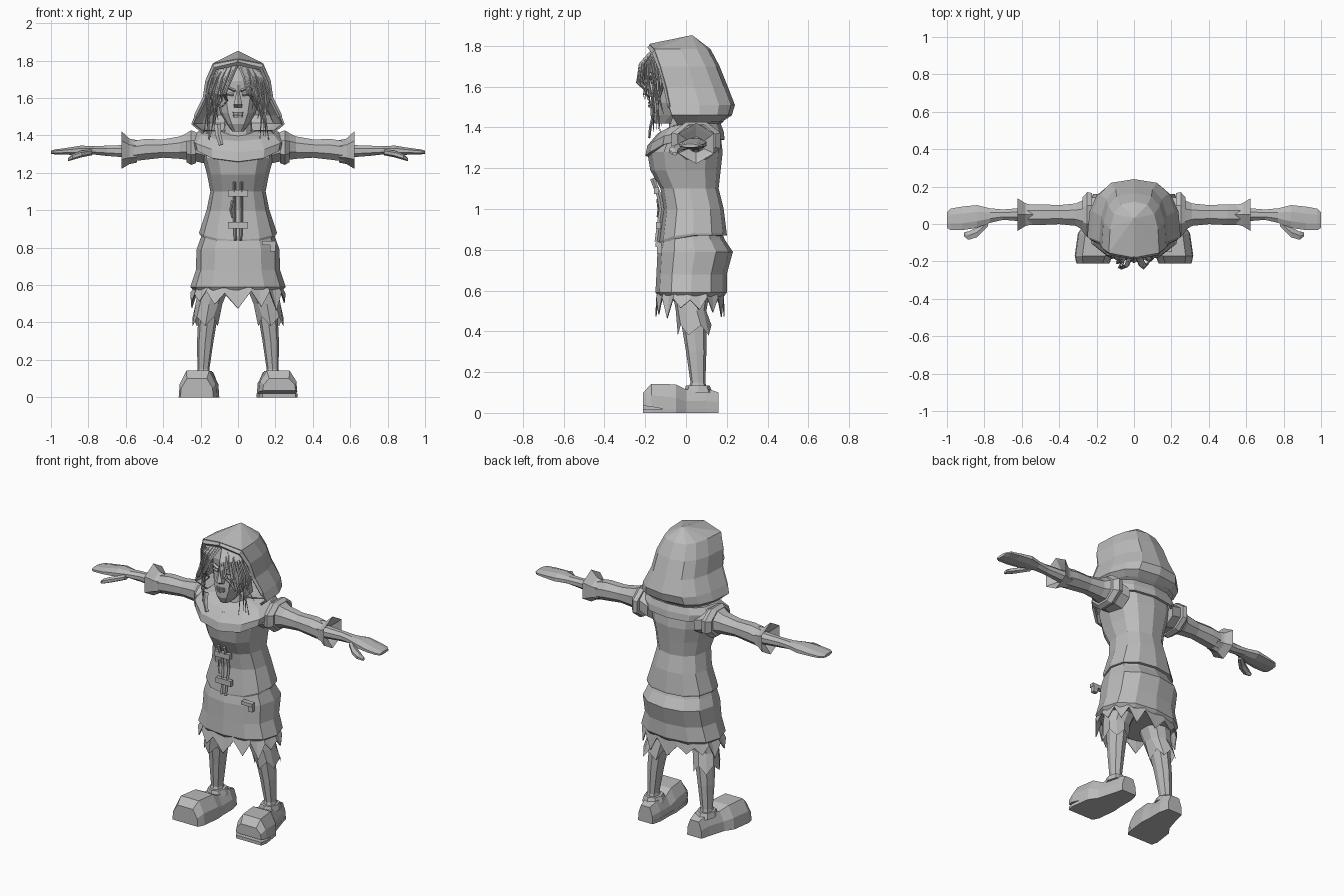
import bpy, bmesh, math, random
from mathutils import Vector

cube = bpy.data.objects.get("Cube")
if cube:
    bpy.data.objects.remove(cube)
rng = random.Random(4)

grey = bpy.data.materials.new("plain grey")
grey.use_nodes = True
grey.diffuse_color = (.5, .5, .5, 1)
grey.node_tree.nodes["Principled BSDF"].inputs["Base Color"].default_value = grey.diffuse_color


def loft(name, rings, closed=True, start=True, end=True, thick=0):
    """Skin a list of equal rings, optionally capped or thickened."""
    bm = bmesh.new()
    rows = [[bm.verts.new(p) for p in ring] for ring in rings]
    count = len(rows[0])
    for low, high in zip(rows, rows[1:]):
        for i in range(count if closed else count - 1):
            j = (i + 1) % count
            bm.faces.new((low[i], low[j], high[j], high[i]))
    if start:
        bm.faces.new(rows[0])
    if end:
        bm.faces.new(rows[-1])
    bmesh.ops.remove_doubles(bm, verts=bm.verts, dist=.0005)
    bmesh.ops.recalc_face_normals(bm, faces=bm.faces)
    mesh = bpy.data.meshes.new(name)
    bm.to_mesh(mesh)
    bm.free()
    mesh.materials.append(grey)
    obj = bpy.data.objects.new(name, mesh)
    bpy.context.collection.objects.link(obj)
    if thick:
        obj.modifiers.new("thickness", "SOLIDIFY").thickness = thick
    return obj


def power(value, exponent):
    return math.copysign(abs(value) ** exponent, value)


def level(z, width, front, back, x=0, n=12, dip=0, square=.85):
    """Horizontal ring that can dip at the front."""
    ring = []
    for i in range(n):
        a = math.tau * i / n
        s, c = power(math.sin(a), square), power(math.cos(a), square)
        ring.append(Vector((x + width * s, (front + back) / 2 - (back - front) / 2 * c,
                            z - dip * max(0, c) ** 2)))
    return ring


def arch(z, width, front, back, n=8):
    """Horizontal ring left open at the front."""
    return [Vector((width * power(math.cos(math.pi * i / n), .65),
                    front + (back - front) * math.sin(math.pi * i / n) ** .8, z))
            for i in range(n + 1)]


def slice_x(x, y, z, depth, height, n=8):
    """Ring across an arm."""
    angles = [math.tau * (i + .5) / n for i in range(n)]
    return [Vector((x, y + depth * math.cos(a), z + height * math.sin(a))) for a in angles]


def flip(rings, side):
    return [[Vector((p[0] * side, p[1], p[2])) for p in ring] for ring in rings]


def strand(name, path, width, thin, tip=.15):
    """Tapered four-sided strip that follows a path."""
    rings = []
    for i, p in enumerate(path):
        k = 1 - (1 - tip) * i / (len(path) - 1)
        p = Vector(p)
        before, after = Vector(path[max(i - 1, 0)]), Vector(path[min(i + 1, len(path) - 1)])
        along = (after - before).normalized()
        across = along.cross(Vector((0, 1, 0))).normalized()
        up = along.cross(across)
        rings.append([p + across * width * k, p + up * thin * k,
                      p - across * width * k, p - up * thin * k])
    return loft(name, rings)


def box(name, centre, size):
    x, y, z = centre
    a, b, c = [s / 2 for s in size]
    return loft(name, [[(x + i * a, y + j * b, h) for i, j in ((-1, -1), (1, -1), (1, 1), (-1, 1))]
                       for h in (z - c, z + c)])


# Bodice, with a pointed front hem and a full chest
loft("bodice", [level(*r[:4], dip=r[4]) for r in (
    (.87, .205, -.125, .2, .05), (.88, .208, -.13, .2, .04), (1, .168, -.11, .185, 0),
    (1.1, .148, -.125, .16, 0), (1.19, .165, -.175, .17, 0), (1.28, .19, -.19, .18, 0),
    (1.36, .2, -.15, .17, 0))])

# Shawl lying over the shoulders, and the neck
loft("shoulder_shawl", [level(*r[:4], dip=r[4]) for r in (
    (1.34, .245, -.2, .19, .08), (1.38, .255, -.19, .185, .07),
    (1.42, .215, -.14, .17, .05), (1.43, .1, -.08, .12, .03))], start=False, thick=.015)
loft("neck", [level(1.3, .09, -.1, .1), level(1.5, .07, -.07, .08)])

# Laced placket
for side in (-1, 1):
    strand("placket_edge", [(side * .02, -.165, 1.15), (side * .02, -.13, 1.06),
                            (side * .02, -.12, 1), (side * .014, -.142, .84)], .008, .012, 1)
for z, y in ((1.09, -.145), (.92, -.135)):
    box("lace_bar", (0, y, z), (.105, .024, .034))
strand("loose_lace", [(-.03, -.14, 1.05), (-.04, -.135, 1), (-.03, -.14, .96)], .008, .006, .7)

# Skirt and ragged petticoat
loft("skirt", [level(*r) for r in (
    (.57, .235, -.135, .185), (.59, .255, -.15, .2), (.68, .225, -.145, .2),
    (.79, .222, -.14, .23), (.85, .2, -.125, .19), (.9, .185, -.11, .17))])
hem = level(.5, .255, -.15, .19, n=28)
for i, p in enumerate(hem):
    p.z = .57 - rng.uniform(0, .02) if i % 2 else rng.uniform(.46, .52)
loft("ragged_petticoat", [level(.62, .22, -.13, .18, n=28), hem], start=False, end=False, thick=.005)

# Small buckle hanging at the hip
box("hip_buckle", (.165, -.135, .825), (.075, .03, .022))
box("hip_strap", (.185, -.13, .8), (.03, .025, .04))

for side, label in ((1, "left"), (-1, "right")):
    # Ragged breeches and bare shin
    cuff = level(.38, .07, -.04, .125, .175, 10)
    for i, p in enumerate(cuff):
        p.z += .05 if i % 2 else 0
    loft(label + "_breeches", flip([level(.62, .09, -.07, .12, .12, 10),
                                    level(.5, .075, -.05, .1, .155, 10), cuff], side), end=False)
    loft(label + "_shin", flip([level(*r, n=8) for r in (
        (.09, .045, .0, .11, .185), (.15, .032, .022, .095, .185),
        (.3, .044, .0, .1, .175), (.48, .055, -.03, .1, .155))], side))

    # Broad shoe splayed outward; the left one gapes from its sole
    gape = .035 if side > 0 else 0
    shoe = []
    for y, x, w, h in ((-.21, .22, .088, .1), (-.17, .215, .102, .142), (-.05, .2, .1, .14),
                       (.0, .185, .08, .115), (.1, .17, .065, .12), (.16, .17, .05, .1)):
        lift = gape * max(0, min(1, -y * 5))
        shoe.append([(x + w * a, y, lift + (h - lift) * b) for a, b in (
            (-1, 0), (1, 0), (.95, .5), (.6, 1), (-.6, 1), (-.95, .5))])
    loft(label + "_shoe", flip(shoe, side))
    if gape:
        loft("left_sole", [[(p[0], p[1], z) for p, z in zip(r[:2] + r[1::-1], (0, 0, .02, .02))]
                           for r in shoe])
    loft(label + "_shoe_collar", flip([level(.1, .062, -.01, .13, .18, 8),
                                       level(.135, .05, .0, .115, .183, 8)], side))

    # Sleeve, flared hollow cuff, armhole roll
    loft(label + "_sleeve", flip([slice_x(*r) for r in (
        (.16, .04, 1.32, .12, .08), (.25, .045, 1.345, .1, .085), (.31, .05, 1.335, .065, .065),
        (.4, .05, 1.33, .055, .053), (.5, .05, 1.325, .06, .06), (.57, .05, 1.315, .06, .058))], side))
    loft(label + "_cuff", flip([slice_x(*r, n=6) for r in (
        (.54, .05, 1.315, .058, .06), (.58, .05, 1.315, .07, .068), (.622, .05, 1.322, .1, .1),
        (.61, .05, 1.32, .085, .08), (.58, .05, 1.315, .045, .04))], side))
    loft(label + "_armhole_roll", flip([slice_x(*r) for r in (
        (.225, .05, 1.335, .125, .09), (.25, .05, 1.335, .13, .1), (.275, .05, 1.335, .1, .085))], side))

    # Forearm running into a flat hand with thumb and drooping finger
    loft(label + "_hand", flip([slice_x(*r) for r in (
        (.56, .05, 1.315, .042, .038), (.7, .05, 1.318, .03, .03), (.77, .045, 1.32, .042, .024),
        (.84, .04, 1.32, .066, .028), (.92, .03, 1.315, .068, .019), (.98, .025, 1.312, .062, .014),
        (1, .02, 1.31, .045, .009))], side))
    loft(label + "_thumb", flip([slice_x(*r, n=6) for r in (
        (.78, .01, 1.31, .025, .016), (.84, -.045, 1.3, .03, .018),
        (.885, -.062, 1.285, .026, .016), (.91, -.055, 1.27, .012, .008))], side))

# Head with facial features
loft("head", [level(*r, n=12) for r in (
    (1.42, .03, -.155, -.06), (1.46, .06, -.175, .02), (1.52, .095, -.175, .08),
    (1.6, .115, -.165, .1), (1.69, .118, -.17, .1), (1.77, .08, -.145, .06))])
loft("nose", [level(*r, n=6) for r in (
    (1.55, .024, -.185, -.14), (1.565, .026, -.21, -.14),
    (1.62, .012, -.187, -.14), (1.67, .016, -.178, -.14))])
for z in (1.503, 1.518):
    loft("lip", [level(z - .006, .026, -.184, -.13, n=8), level(z + .006, .032, -.186, -.13, n=8)])
for side in (-1, 1):
    strand("brow", [(side * .015, -.172, 1.638), (side * .05, -.165, 1.655),
                    (side * .085, -.14, 1.64)], .008, .012, .6)
    strand("eye", [(side * .025, -.165, 1.618), (side * .045, -.162, 1.62),
                   (side * .07, -.148, 1.615)], .009, .008, .5)

# Hood: open drape below, fanned crown above
drape = [arch(*r) for r in (
    (1.41, .19, -.04, .15), (1.46, .25, -.07, .225), (1.51, .23, -.085, .24),
    (1.6, .185, -.1, .205), (1.7, .172, -.125, .165), (1.785, .135, -.155, .12))]
loft("hood_drape", drape, closed=False, start=False, end=False, thick=.012)
rim = drape[-1] + [Vector((0, -.18, 1.81))]
loft("hood_crown", [rim, [Vector((0, .03, 1.853))] * len(rim)], start=False, end=False, thick=.012)
loft("hood_underside", [level(1.38, .1, -.02, .1), level(1.43, .2, -.03, .19)])
for side in (-1, 1):
    strand("hood_rim", [(0, -.175, 1.793), (side * .125, -.155, 1.765), (side * .16, -.125, 1.69),
                        (side * .175, -.1, 1.6), (side * .225, -.08, 1.5)], .018, .014, .7)

# Stringy hair framing the face, longer toward the temples
for side in (-1, 1):
    for i in range(13):
        t = i / 12
        end = rng.uniform(1.37, 1.5) if t > .35 else rng.uniform(1.48, 1.62)
        sway = rng.uniform(-.015, .015)
        strand("hair_strand", [
            (side * (.01 + .1 * t), -.165 + .03 * t, 1.775 - .03 * t),
            (side * (.035 + .105 * t), -.215 + .075 * t + sway, 1.71),
            (side * (.06 + .1 * t) + sway, -.23 + .11 * t + sway, 1.62),
            (side * (.065 + .105 * t) - sway, -.215 + .1 * t - sway, (1.62 + end) / 2),
            (side * (.075 + .1 * t) + sway, -.21 + .1 * t, end)], .011, .009)
strand("hair_lock", [(-.11, -.16, 1.46), (-.105, -.175, 1.4), (-.09, -.18, 1.35)], .018, .008, .7)
